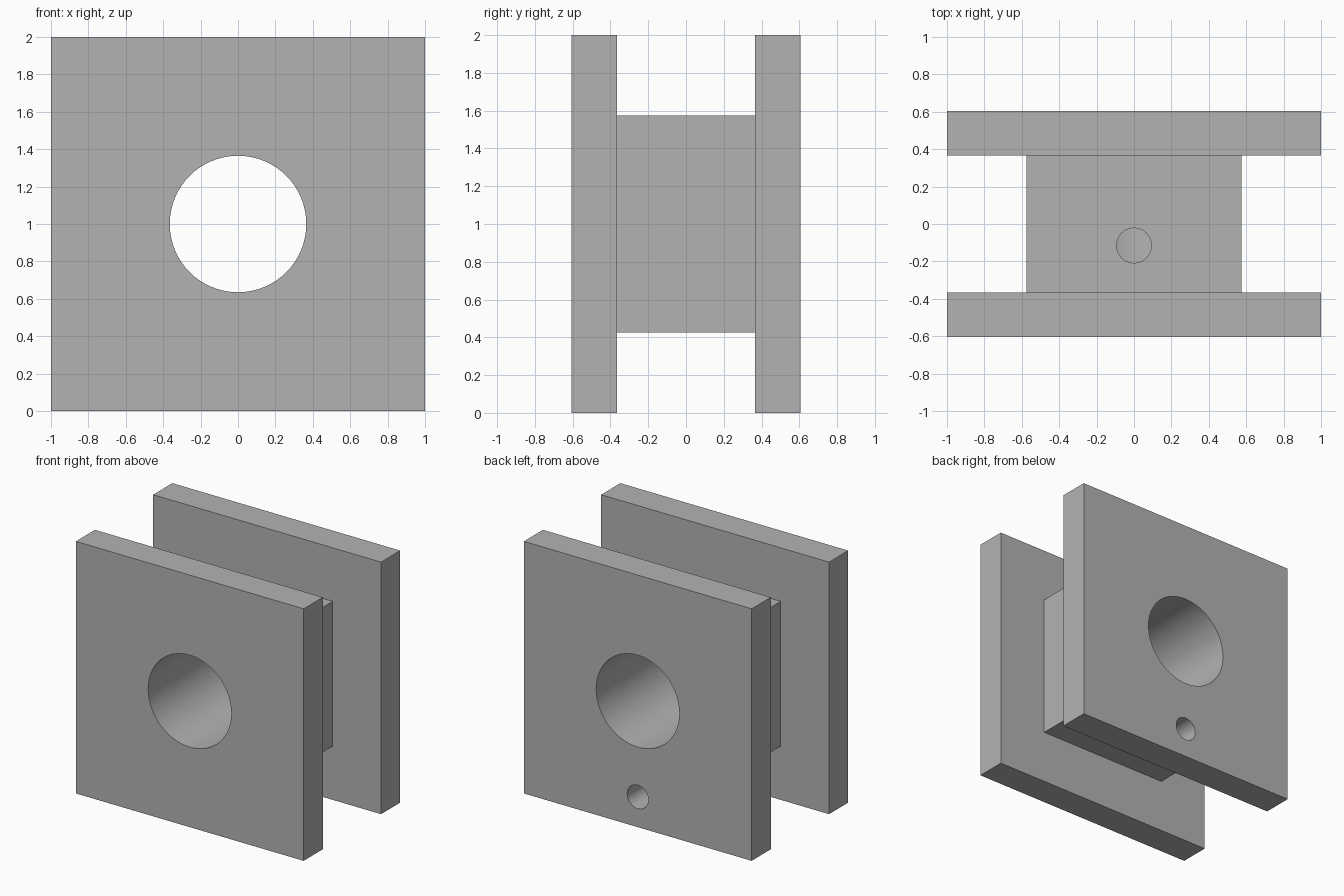
import bpy
import math

default = bpy.data.objects.get("Cube")
if default:
    bpy.data.objects.remove(default, do_unlink=True)

# Single flat colour
grey = bpy.data.materials.new("plain grey")
grey.use_nodes = True
colour = (0.45, 0.45, 0.45, 1)
grey.diffuse_color = colour
grey.node_tree.nodes["Principled BSDF"].inputs["Base Color"].default_value = colour

ALONG_Y = (math.pi / 2, 0, 0)
PLATE_THICK = 0.24
CORE_DEPTH = 0.73
PLATE_Y = (CORE_DEPTH + PLATE_THICK) / 2


def block(name, size, location):
    bpy.ops.mesh.primitive_cube_add(size=1, location=location)
    obj = bpy.context.object
    obj.name = name
    obj.scale = size
    bpy.ops.object.transform_apply(location=False, rotation=False, scale=True)
    obj.data.materials.append(grey)
    return obj


def drill(name, radius, depth, location, rotation=(0, 0, 0)):
    bpy.ops.mesh.primitive_cylinder_add(vertices=64, radius=radius, depth=depth,
                                        location=location, rotation=rotation)
    obj = bpy.context.object
    obj.name = name
    obj.hide_render = True
    obj.data.materials.append(grey)
    return obj


def cut(obj, cutters):
    bpy.ops.object.select_all(action="DESELECT")
    obj.select_set(True)
    bpy.context.view_layer.objects.active = obj
    for cutter in cutters:
        mod = obj.modifiers.new("hole", "BOOLEAN")
        mod.operation = "DIFFERENCE"
        mod.solver = "EXACT"
        mod.object = cutter
        bpy.ops.object.modifier_apply(modifier=mod.name)
    bpy.ops.object.shade_smooth_by_angle(angle=math.radians(30))


# Square end plates and the narrower core between them
front_plate = block("front_plate", (2, PLATE_THICK, 2), (0, -PLATE_Y, 1))
back_plate = block("back_plate", (2, PLATE_THICK, 2), (0, PLATE_Y, 1))
core = block("core", (1.15, CORE_DEPTH, 1.15), (0, 0, 1))

# Main bore, small pin hole in the back plate, oil hole down into the bore
bore = drill("bore_cutter", 0.365, 2, (0, 0, 1), ALONG_Y)
pin = drill("pin_hole_cutter", 0.093, 0.5, (0, PLATE_Y, 0.24), ALONG_Y)
oil = drill("oil_hole_cutter", 0.093, 0.8, (0, -0.115, 1.4))

cut(front_plate, [bore])
cut(back_plate, [bore, pin])
cut(core, [bore, oil])

for cutter in (bore, pin, oil):
    bpy.data.objects.remove(cutter, do_unlink=True)
